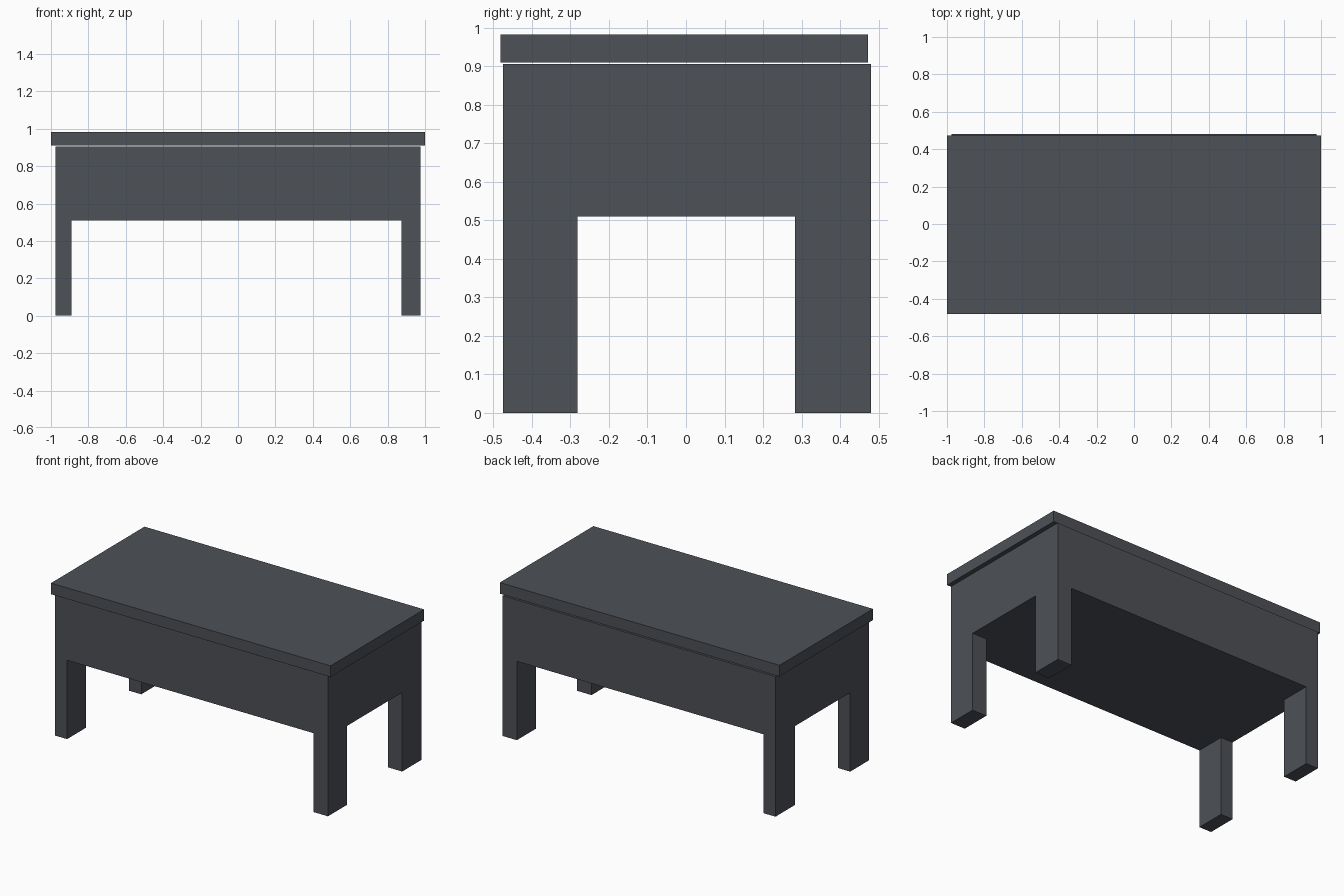
import bpy
import bmesh
from mathutils import Vector

if "Cube" in bpy.data.objects:
    bpy.data.objects.remove(bpy.data.objects["Cube"])

charcoal = bpy.data.materials.new("charcoal grey")
charcoal.diffuse_color = (0.075, 0.082, 0.095, 1)
charcoal.use_nodes = True
charcoal.node_tree.nodes["Principled BSDF"].inputs["Base Color"].default_value = charcoal.diffuse_color


def box(name, lo, hi):
    """Axis-aligned box between two corners."""
    lo, hi = Vector(lo), Vector(hi)
    bm = bmesh.new()
    bmesh.ops.create_cube(bm, size=1)
    for v in bm.verts:
        v.co = Vector([(lo[i] + hi[i]) / 2 + v.co[i] * (hi[i] - lo[i]) for i in range(3)])
    mesh = bpy.data.meshes.new(name)
    bm.to_mesh(mesh)
    bm.free()
    mesh.materials.append(charcoal)
    obj = bpy.data.objects.new(name, mesh)
    bpy.context.collection.objects.link(obj)
    return obj


X0, X1 = -0.977, 0.976      # body sides
Y0, Y1 = -0.475, 0.481      # body front and back
LEG_H, BODY_TOP = 0.51, 0.906

# Tabletop, sitting slightly forward with a hairline gap below
box("table_top", (-1, -0.482, 0.91), (1, 0.473, 0.982))

# Deep apron body
box("apron_body", (X0, Y0, LEG_H), (X1, Y1, BODY_TOP))

# Four corner legs, the right pair a little wider
for side, xa, xb in (("left", X0, -0.89), ("right", 0.873, X1)):
    for end, ya, yb in (("front", Y0, -0.282), ("back", 0.283, Y1)):
        box(f"{end}_{side}_leg", (xa, ya, 0), (xb, yb, LEG_H))
